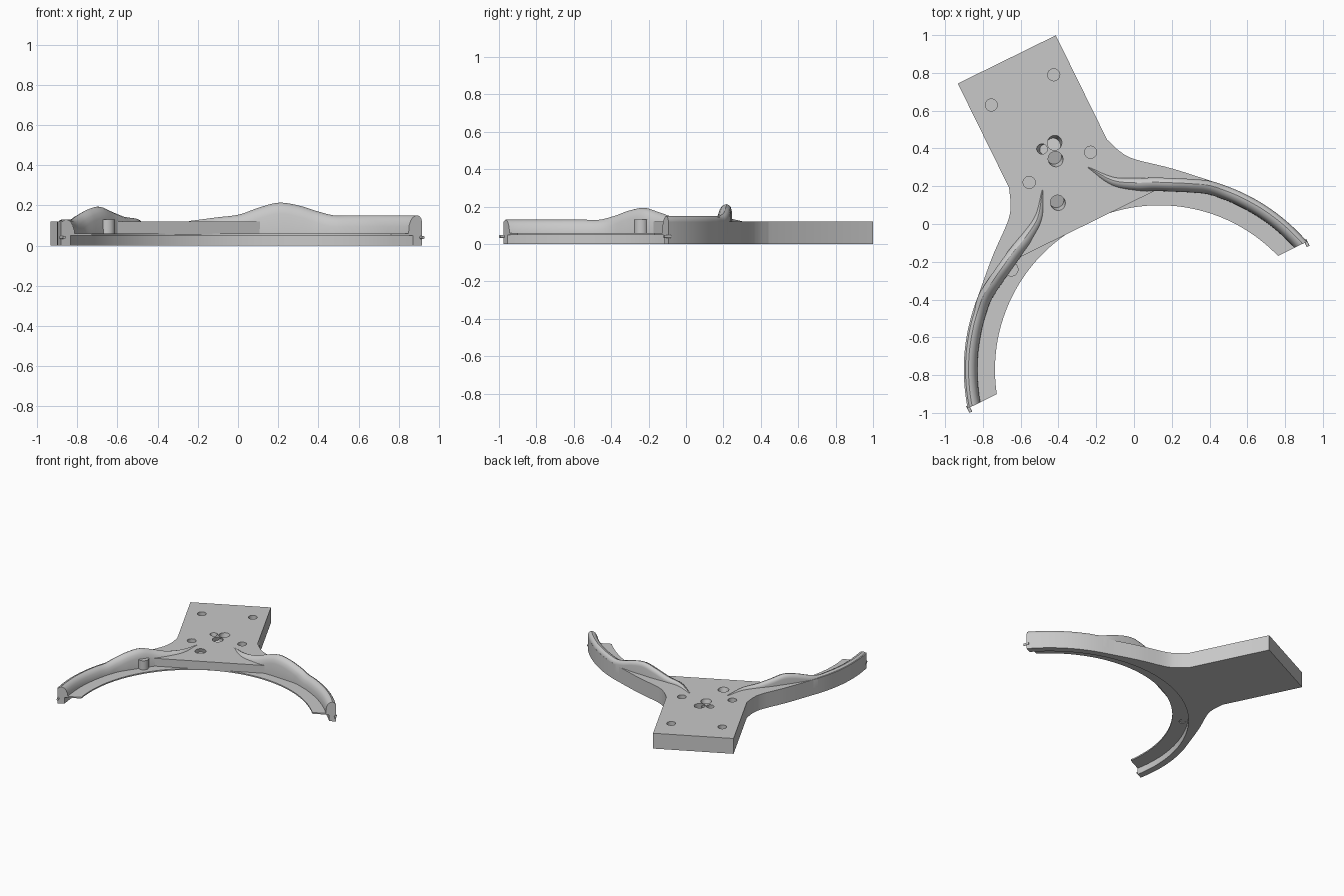
import bpy, bmesh, math
from mathutils import Vector, Matrix

cube = bpy.data.objects.get("Cube")
if cube:
    bpy.data.objects.remove(cube, do_unlink=True)

# Symmetric local frame: arc centre at the origin, +y along the handle
FRAME = Matrix.Translation((0.134, -0.771, 0)) @ Matrix.Rotation(math.atan2(0.441, 0.897), 4, 'Z')
TIP = 0.263      # local y where both arms are cut off
LEDGE, DECK = 0.059, 0.12

grey = bpy.data.materials.new("plain grey")
grey.use_nodes = True
grey.diffuse_color = (0.58, 0.58, 0.58, 1)
grey.node_tree.nodes["Principled BSDF"].inputs["Base Color"].default_value = (0.58, 0.58, 0.58, 1)


def finish(name, bm, matrix=FRAME):
    bmesh.ops.recalc_face_normals(bm, faces=bm.faces[:])
    mesh = bpy.data.meshes.new(name)
    bm.to_mesh(mesh)
    bm.free()
    mesh.transform(matrix)
    mesh.materials.append(grey)
    obj = bpy.data.objects.new(name, mesh)
    bpy.context.collection.objects.link(obj)
    return obj


def smooth(obj):
    bpy.ops.object.select_all(action='DESELECT')
    obj.select_set(True)
    bpy.context.view_layer.objects.active = obj
    bpy.ops.object.shade_smooth_by_angle(angle=math.radians(30))


def slab(name, outer, inner, z0, z1):
    # Both lists run from the tip of one arm to the middle; the other half is mirrored
    outline = outer + mirrored(outer) + [(-x, y) for x, y in inner] + inner[::-1]
    bm = bmesh.new()
    face = bm.faces.new([bm.verts.new((x, y, z0)) for x, y in outline])
    top = bmesh.ops.extrude_face_region(bm, geom=[face])["geom"]
    bmesh.ops.translate(bm, vec=(0, 0, z1 - z0),
                        verts=[v for v in top if isinstance(v, bmesh.types.BMVert)])
    return finish(name, bm)


def cylinder(name, centre, radius, depth, turn=Matrix()):
    bm = bmesh.new()
    bmesh.ops.create_cone(bm, cap_ends=True, segments=32, radius1=radius, radius2=radius, depth=depth)
    return finish(name, bm, Matrix.Translation(centre) @ turn)


def cut(target, cutter):
    mod = target.modifiers.new("hole", 'BOOLEAN')
    mod.operation, mod.solver, mod.object = 'DIFFERENCE', 'EXACT', cutter
    bpy.context.view_layer.objects.active = target
    bpy.ops.object.modifier_apply(modifier=mod.name)
    bpy.data.objects.remove(cutter, do_unlink=True)


def arc(r, end, steps=24):
    start = math.asin(TIP / r)
    angles = [start + (math.radians(end) - start) * i / steps for i in range(steps + 1)]
    return [(r * math.cos(a), r * math.sin(a)) for a in angles]


def mirrored(points):
    return [(-x, y) for x, y in reversed(points)]


def spline(points, steps=8):
    pts = [Vector(p) for p in points]
    pts = [2 * pts[0] - pts[1]] + pts + [2 * pts[-1] - pts[-2]]
    out = []
    for a, b, c, d in zip(pts, pts[1:], pts[2:], pts[3:]):
        for i in range(steps):
            t = i / steps
            out.append(0.5 * (2 * b + (c - a) * t + (2 * a - 5 * b + 4 * c - d) * t * t
                              + (3 * b - a - 3 * c + d) * t ** 3))
    return out + [pts[-2]]


# Outer edge of one half: arm, shoulder fillet, handle corner
shoulder = [tuple(p) for p in spline([(0.71, 0.753), (0.532, 0.924), (0.375, 1.057),
                                      (0.323, 1.128), (0.289, 1.215)], 6)]
outer_edge = arc(1.035, 46) + shoulder + [(0.289, 1.83)]

# Lower body with the tall outer walls, thin inner shelf, and raised deck
body = slab("lower_body", outer_edge, arc(0.985, 89.5, 40), 0, LEDGE - 0.004)
shelf = slab("inner_shelf", arc(1.0, 89.5, 40), arc(0.87, 89.5, 40), LEDGE - 0.01, LEDGE)
deck = slab("raised_deck", outer_edge, arc(0.99, 48) + [(0.475, 0.86)], LEDGE - 0.004, DECK)

# Shallow screw holes
for x, y in [(-0.425, 0.79), (-0.755, 0.63), (-0.23, 0.38), (-0.555, 0.22)]:
    cut(deck, cylinder("screw_cutter", (x, y, DECK), 0.032, 0.1))
# Angled bores
for x, y, r, heading in [(-0.42, 0.43, 0.038, 60), (-0.487, 0.397, 0.027, 170),
                         (-0.415, 0.343, 0.039, -60), (-0.403, 0.112, 0.039, -60)]:
    turn = Matrix.Rotation(math.radians(heading), 4, 'Z') @ Matrix.Rotation(math.radians(18), 4, 'Y')
    cut(deck, cylinder("bore_cutter", (x, y, DECK), r, 0.09, turn))

# Post on one arm, above a hole through the shelf
cut(shelf, cylinder("post_hole_cutter", (-0.65, -0.24, 0.05), 0.024, 0.1))
smooth(cylinder("post", (-0.65, -0.24, 0.0925), 0.038, 0.075))


# Guide rails: a rounded section swept along each arm, humped near the deck
def rail(name, side, lift):
    keys = [(0.132, 1.125, 0.122, 0.35), (0.215, 1.003, 0.134 + lift / 4, 0.8),
            (0.316, 0.936, 0.144 + lift / 2, 1), (0.41, 0.893, 0.17 + lift, 1),
            (0.495, 0.848, 0.193 + lift, 1), (0.58, 0.801, 0.179 + lift, 1)]
    for degrees in (48.7, 44, 39, 32, 25, 18, 12):
        a = math.radians(degrees)
        z = 0.15 if degrees > 46 else 0.13
        keys.append((math.cos(a), math.sin(a), z + lift, 1))
    path = spline(keys)
    bm = bmesh.new()
    rings = []
    for i, p in enumerate(path):
        along = path[min(i + 1, len(path) - 1)] - path[max(i - 1, 0)]
        out = Vector((-along.y, along.x)).normalized()
        z, w = p.z, p.w
        foot = LEDGE - 0.006
        section = [(-0.037, foot), (-0.036, max(foot + 0.005, z - 0.055)), (-0.027, z - 0.028),
                   (-0.016, z - 0.011), (0, z - 0.002), (0.01, z), (0.022, z - 0.005),
                   (0.031, z - 0.016), (0.0345, z - 0.03), (0.0345, foot)]
        rings.append([bm.verts.new((side * (p.x + out.x * o * w), p.y + out.y * o * w, h))
                      for o, h in section])
    for a, b in zip(rings, rings[1:]):
        for j in range(len(a)):
            k = (j + 1) % len(a)
            bm.faces.new((a[j], a[k], b[k], b[j]))
    bm.faces.new(rings[0])
    bm.faces.new(rings[-1])
    # Trim flush with the arm tip and close the end
    bmesh.ops.bisect_plane(bm, geom=bm.verts[:] + bm.edges[:] + bm.faces[:], plane_co=(0, TIP, 0),
                           plane_no=(0, -1, 0), clear_outer=True)
    bmesh.ops.holes_fill(bm, edges=[e for e in bm.edges if e.is_boundary])
    smooth(finish(name, bm))


for label, side, lift in (("left", 1, 0.02), ("right", -1, 0)):
    rail(label + "_guide_rail", side, lift)
    # Small locating peg at the arm tip
    spot = FRAME @ Vector((side * 0.995, TIP - 0.005, 0.04))
    lay = FRAME.to_3x3().to_4x4() @ Matrix.Rotation(math.pi / 2, 4, 'X')
    smooth(cylinder(label + "_tip_peg", spot, 0.008, 0.04, lay))

for part in (body, shelf, deck):
    smooth(part)
